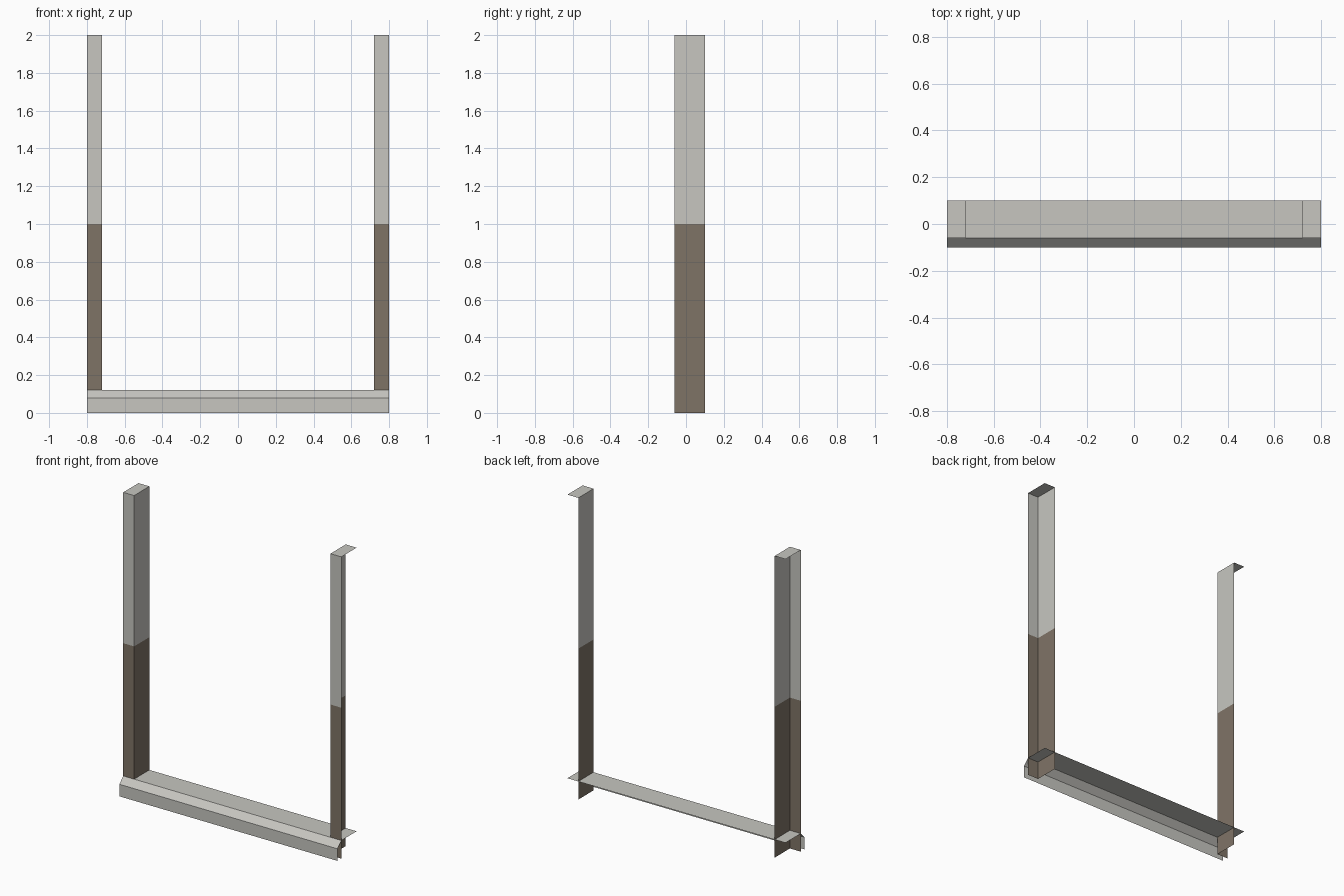
import bpy

if "Cube" in bpy.data.objects:
    bpy.data.objects.remove(bpy.data.objects["Cube"])


def material(name, rgb):
    m = bpy.data.materials.new(name)
    m.diffuse_color = (*rgb, 1.0)
    m.use_nodes = True
    m.node_tree.nodes["Principled BSDF"].inputs["Base Color"].default_value = m.diffuse_color
    return m


STONE = material("pale_grey_stone", (0.57, 0.565, 0.53))
BROWN = material("dull_brown", (0.213, 0.174, 0.134))


def sheet(name, verts, faces, mats):
    me = bpy.data.meshes.new(name)
    me.from_pydata(verts, [], faces)
    for m in mats:
        me.materials.append(m)
    ob = bpy.data.objects.new(name, me)
    bpy.context.collection.objects.link(ob)
    return ob


# Sill: open profile (y, z) swept along x
profile = [(-0.1, 0.0), (-0.1, 0.08), (-0.06, 0.12), (0.1, 0.12)]
verts = [(x, y, z) for y, z in profile for x in (-0.8, 0.8)]
faces = [(2 * i, 2 * i + 1, 2 * i + 3, 2 * i + 2) for i in range(len(profile) - 1)]
sheet("window_sill", verts, faces, [STONE])

# Side posts: front and inner faces only, open at the wall side, with a top cap
plan = [(0.8, -0.06), (0.72, -0.06), (0.72, 0.1)]
verts = [(x, y, z) for z in (0.0, 1.0, 2.0) for x, y in plan]
faces = [(3 * r + i + 1, 3 * r + i, 3 * r + i + 3, 3 * r + i + 4)
         for r in range(2) for i in range(2)]
verts.append((0.8, 0.1, 2.0))
faces.append((7, 6, 9, 8))
posts = sheet("side_posts", verts, faces, [STONE, BROWN])

# Lower half of each post is brown
for p in posts.data.polygons:
    p.material_index = 1 if p.center.z < 1.0 else 0

# Second post on the other side
posts.modifiers.new("mirror_x", 'MIRROR').use_mirror_merge = False
